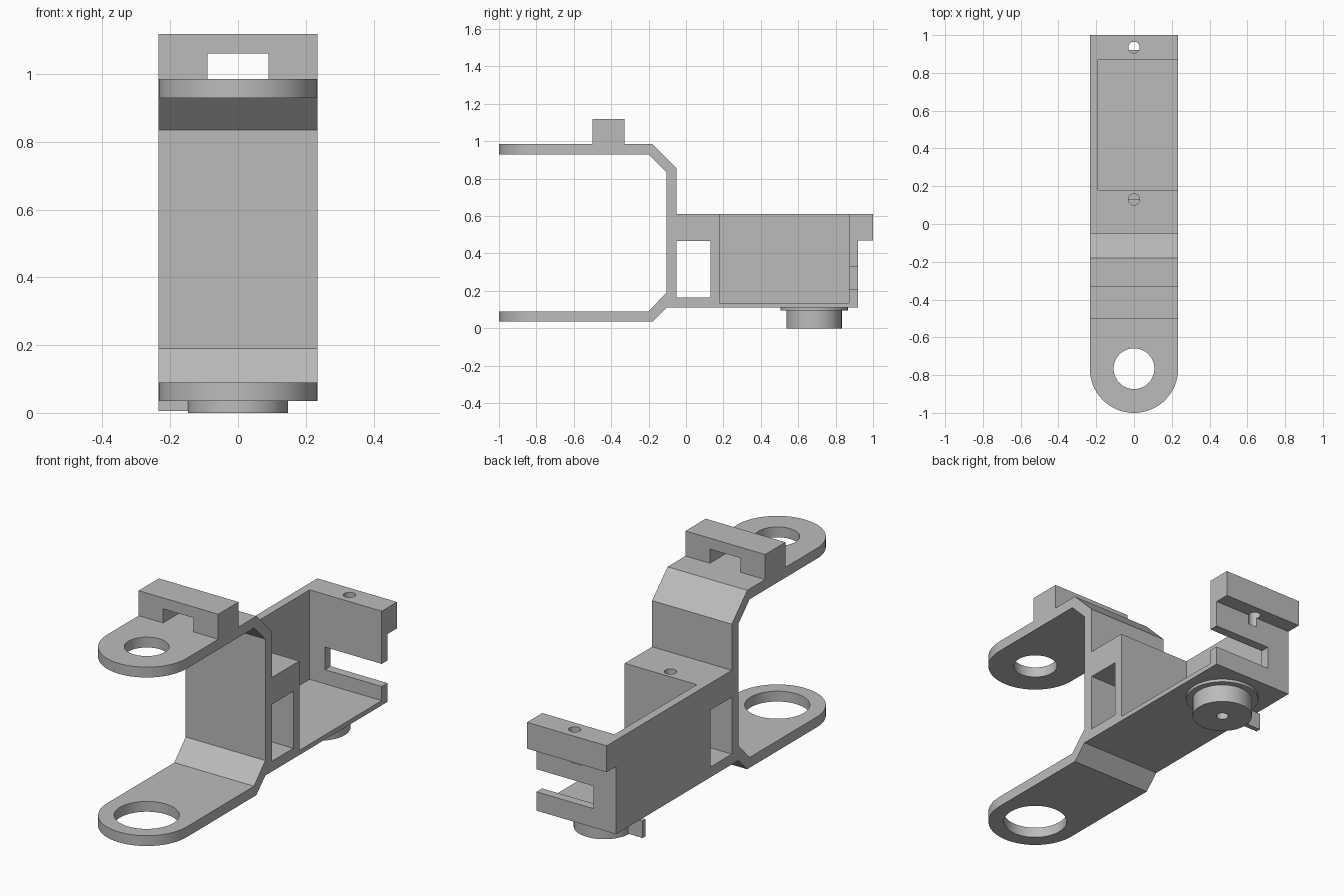
import bpy, bmesh, math

if "Cube" in bpy.data.objects:
    bpy.data.objects.remove(bpy.data.objects["Cube"])

HALF = 0.234            # half width of the bracket
ARM_Y = -0.766          # centre of the rounded arm ends

grey = bpy.data.materials.new("plain grey")
grey.diffuse_color = (0.5, 0.5, 0.5, 1)
grey.use_nodes = True
grey.node_tree.nodes["Principled BSDF"].inputs["Base Color"].default_value = grey.diffuse_color


def finish(name, bm):
    bmesh.ops.recalc_face_normals(bm, faces=bm.faces)
    mesh = bpy.data.meshes.new(name)
    bm.to_mesh(mesh)
    bm.free()
    mesh.materials.append(grey)
    ob = bpy.data.objects.new(name, mesh)
    bpy.context.collection.objects.link(ob)
    return ob


def prism(name, points, offset):
    """Extrude a closed outline of 3D points along an offset."""
    bm = bmesh.new()
    face = bm.faces.new([bm.verts.new(p) for p in points])
    out = bmesh.ops.extrude_face_region(bm, geom=[face])
    verts = [v for v in out["geom"] if isinstance(v, bmesh.types.BMVert)]
    bmesh.ops.translate(bm, verts=verts, vec=offset)
    return finish(name, bm)


def box(name, x, y, z):
    pts = [(x[0], y[0], z[0]), (x[1], y[0], z[0]), (x[1], y[1], z[0]), (x[0], y[1], z[0])]
    return prism(name, pts, (0, 0, z[1] - z[0]))


def cylinder(name, y, r, z0, z1, n=48):
    ring = [(r * math.cos(2 * math.pi * i / n), y + r * math.sin(2 * math.pi * i / n), z0)
            for i in range(n)]
    return prism(name, ring, (0, 0, z1 - z0))


def boolean(ob, tool, op="DIFFERENCE"):
    mod = ob.modifiers.new("cut", "BOOLEAN")
    mod.operation, mod.solver, mod.object = op, "EXACT", tool
    bpy.context.view_layer.objects.active = ob
    bpy.ops.object.modifier_apply(modifier=mod.name)
    bpy.data.objects.remove(tool)


# Side profile: forked arms, upright, body and rear lip in one piece
side = [(-1.05, .035), (-.18, .035), (-.105, .11), (.92, .11), (.92, .47), (1, .47),
        (1, .61), (-.05, .61), (-.05, .855), (-.18, .985), (-1.05, .985), (-1.05, .93),
        (-.2, .93), (-.105, .835), (-.105, .19), (-.2, .09), (-1.05, .09)]
bracket = prism("bracket", [(-HALF, y, z) for y, z in side], (2 * HALF, 0, 0))

# Rounded arm ends
arc = [(HALF * math.cos(a), ARM_Y - HALF * math.sin(a), -.1)
       for a in (math.pi * i / 32 for i in range(33))]
plan = [(HALF, 1.1, -.1)] + arc + [(-HALF, 1.1, -.1)]
boolean(bracket, prism("plan_tool", plan, (0, 0, 1.5)), "INTERSECT")

# Cutouts: side window, open pocket, rear slot, arm holes, screw holes
boolean(bracket, box("window", (-.5, .5), (-.05, .13), (.165, .467)))
boolean(bracket, box("pocket", (-.19, .5), (.18, .872), (.135, .8)))
boolean(bracket, box("slot", (-.1, .5), (.8, .98), (.21, .33)))
boolean(bracket, cylinder("upper_hole", ARM_Y, .108, .8, 1.1))
boolean(bracket, cylinder("lower_hole", ARM_Y, .157, -.1, .15))
for hole_y in (.13, .935):
    boolean(bracket, cylinder("screw_hole", hole_y, .03, .42, .7, 24))

# Cable clip on the upper arm
clip = [(-HALF, .985), (-.09, .985), (-.09, 1.06), (.09, 1.06), (.09, .985),
        (HALF, .985), (HALF, 1.118), (-HALF, 1.118)]
prism("cable_clip", [(x, -.5, z) for x, z in clip], (0, .17, 0))

# Pivot boss under the body, with flange, blind hole and stop tab
boss = cylinder("pivot_boss", .685, .148, 0, .11)
boolean(boss, cylinder("boss_hole", .685, .03, -.05, .09, 24))
flange = cylinder("boss_flange", .685, .18, .095, .11)
box("stop_tab", (-HALF, -.14), (.672, .698), (.005, .095))

for ob in (bracket, boss, flange):
    bpy.ops.object.select_all(action="DESELECT")
    ob.select_set(True)
    bpy.context.view_layer.objects.active = ob
    bpy.ops.object.shade_smooth_by_angle(angle=math.radians(30))
